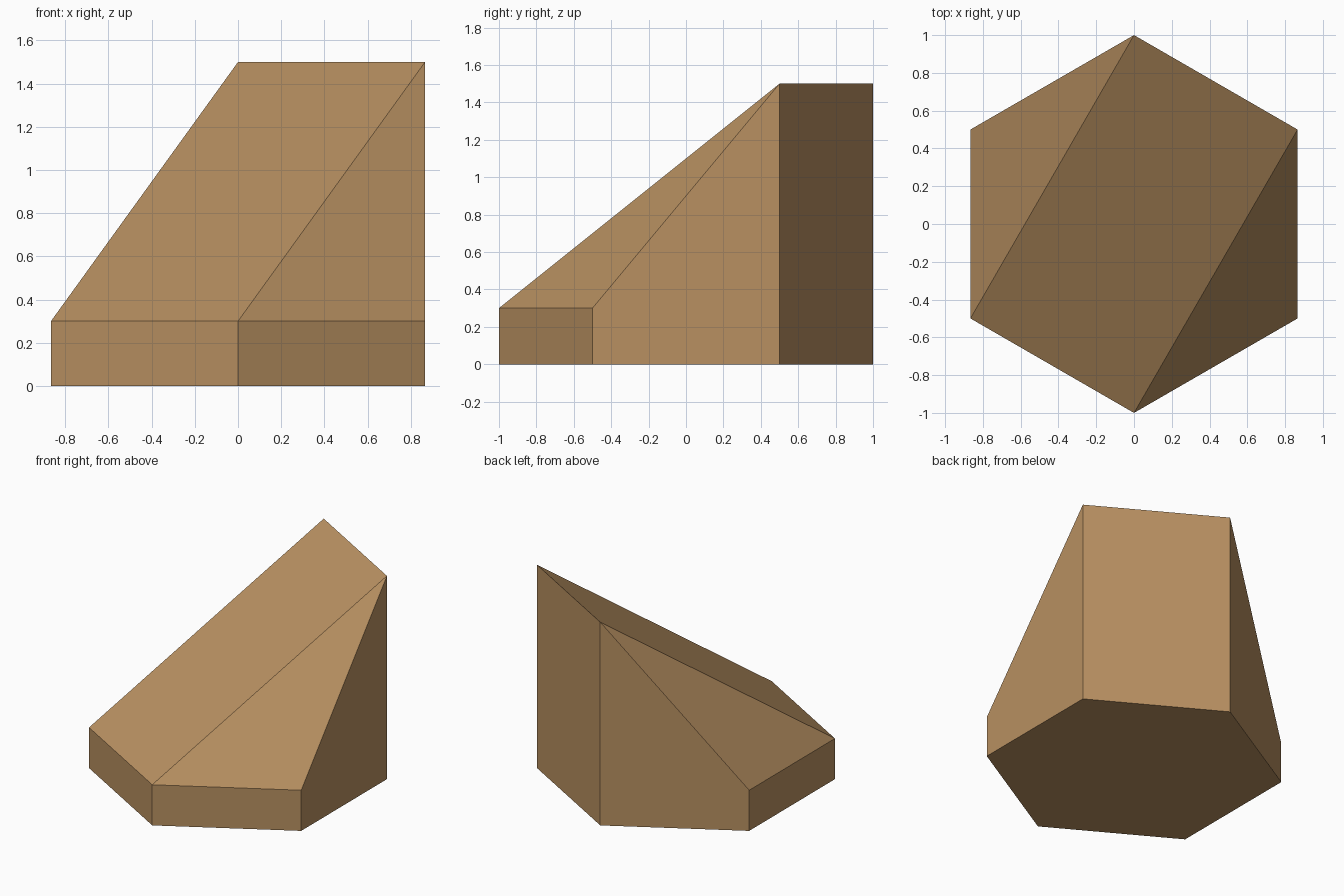
import bpy, bmesh, math

if "Cube" in bpy.data.objects:
    bpy.data.objects.remove(bpy.data.objects["Cube"])

LOW, HIGH = 0.3, 1.5

wood = bpy.data.materials.new("warm_tan")
wood.diffuse_color = (0.48, 0.28, 0.12, 1)
wood.use_nodes = True
wood.node_tree.nodes["Principled BSDF"].inputs["Base Color"].default_value = wood.diffuse_color

# Hexagonal ramp: corners 0 and 1 (back right) are raised, the rest stay low
bm = bmesh.new()
base, top = [], []
for i in range(6):
    a = math.radians(30 + 60 * i)
    x, y = math.cos(a), math.sin(a)
    base.append(bm.verts.new((x, y, 0)))
    top.append(bm.verts.new((x, y, HIGH if i < 2 else LOW)))

# Underside and six walls
bm.faces.new(base[::-1])
for i in range(6):
    j = (i + 1) % 6
    bm.faces.new((base[i], base[j], top[j], top[i]))

# Sloping ramp strip with a triangular wing on each side
for ids in ((0, 1, 3, 4), (1, 2, 3), (4, 5, 0)):
    bm.faces.new([top[i] for i in ids])

bmesh.ops.recalc_face_normals(bm, faces=bm.faces)
mesh = bpy.data.meshes.new("hexagonal_ramp")
bm.to_mesh(mesh)
bm.free()
mesh.materials.append(wood)
ramp = bpy.data.objects.new("hexagonal_ramp", mesh)
bpy.context.collection.objects.link(ramp)
